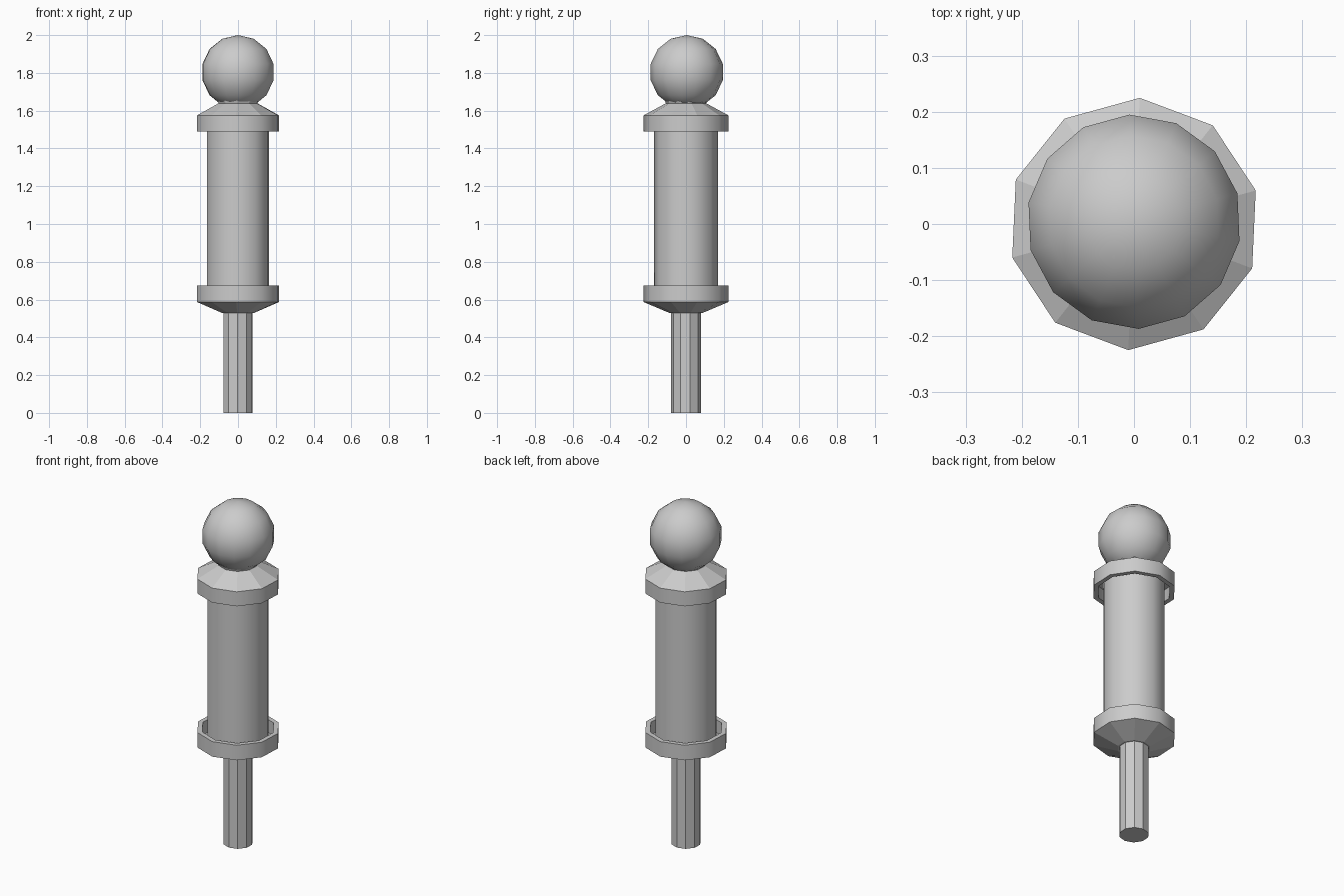
import bpy, bmesh, math
from mathutils import Matrix

default = bpy.data.objects.get("Cube")
if default:
    bpy.data.objects.remove(default, do_unlink=True)

SIDES = 10
PHASE = math.radians(15.4)

grey = bpy.data.materials.new("plain_grey")
grey.use_nodes = True
colour = (0.6, 0.6, 0.6, 1)
grey.diffuse_color = colour
grey.node_tree.nodes["Principled BSDF"].inputs["Base Color"].default_value = colour


def add_object(name, bm):
    bmesh.ops.recalc_face_normals(bm, faces=bm.faces)
    mesh = bpy.data.meshes.new(name)
    bm.to_mesh(mesh)
    bm.free()
    mesh.materials.append(grey)
    obj = bpy.data.objects.new(name, mesh)
    bpy.context.collection.objects.link(obj)
    return obj


def lathe(name, profile, smooth_walls=True):
    """Turn (radius, height) points round z and cap both ends."""
    bm = bmesh.new()
    rings = []
    for r, z in profile:
        angles = [PHASE + math.tau * i / SIDES for i in range(SIDES)]
        rings.append([bm.verts.new((r * math.cos(a), r * math.sin(a), z)) for a in angles])
    for low, high in zip(rings, rings[1:]):
        # upright walls are rounded, sloping faces stay faceted
        upright = abs(low[0].co.xy.length - high[0].co.xy.length) < 0.001
        for i in range(SIDES):
            j = (i + 1) % SIDES
            face = bm.faces.new((low[i], low[j], high[j], high[i]))
            face.smooth = smooth_walls and upright
    bm.faces.new(rings[0])
    bm.faces.new(rings[-1])
    for edge in bm.edges:
        if len({f.smooth for f in edge.link_faces}) > 1:
            edge.smooth = False
    return add_object(name, bm)


# Faceted stem and rounded main barrel
lathe("stem", [(0.08, 0), (0.08, 0.55)], smooth_walls=False)
lathe("barrel", [(0.17, 0.59), (0.17, 1.57)])

# Cups with a thin rim that stand clear of the barrel
lathe("lower_cup", [(0.09, 0.53), (0.225, 0.587), (0.225, 0.675),
                    (0.198, 0.675), (0.198, 0.6)])
lathe("upper_cup", [(0.198, 1.56), (0.198, 1.49), (0.225, 1.49),
                    (0.225, 1.575), (0.105, 1.64)])

# Flared neck under the ball
lathe("neck", [(0.105, 1.635), (0.13, 1.7)])

# Ball on top
bm = bmesh.new()
bmesh.ops.create_uvsphere(
    bm, u_segments=14, v_segments=7, radius=0.196,
    matrix=Matrix.Translation((0, 0.004, 1.804)) @ Matrix.Rotation(math.radians(2.5), 4, 'Z'))
for face in bm.faces:
    face.smooth = True
add_object("ball", bm)
